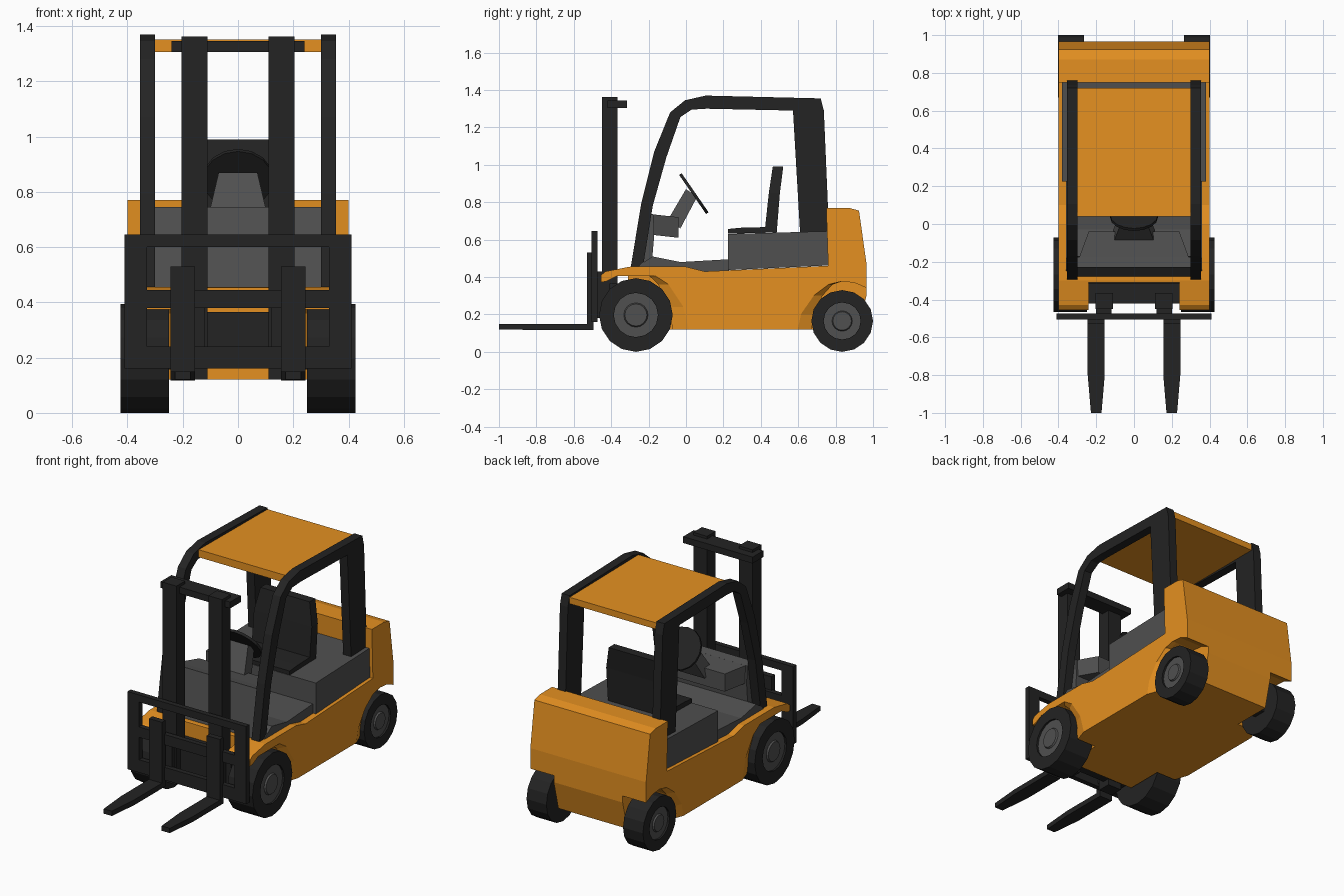
import bpy, bmesh, math
from mathutils import Vector

if "Cube" in bpy.data.objects:
    bpy.data.objects.remove(bpy.data.objects["Cube"])


def material(name, color):
    m = bpy.data.materials.new(name)
    m.diffuse_color = (*color, 1)
    m.use_nodes = True
    m.node_tree.nodes["Principled BSDF"].inputs["Base Color"].default_value = m.diffuse_color
    return m


ORANGE = material("orange_paint", (0.78, 0.28, 0.015))
BLACK = material("black_rubber", (0.017, 0.017, 0.017))
GREY = material("dark_grey", (0.08, 0.08, 0.08))


def loft(name, rings, mat=None, mirror=False):
    """Skin closed rings of 3D points and cap both ends."""
    bm = bmesh.new()
    rows = [[bm.verts.new(p) for p in r] for r in rings]
    n = len(rows[0])
    for a, b in zip(rows, rows[1:]):
        for i in range(n):
            j = (i + 1) % n
            bm.faces.new((a[i], a[j], b[j], b[i]))
    bm.faces.new(rows[0])
    bm.faces.new(rows[-1])
    bmesh.ops.recalc_face_normals(bm, faces=bm.faces)
    me = bpy.data.meshes.new(name)
    bm.to_mesh(me)
    bm.free()
    ob = bpy.data.objects.new(name, me)
    bpy.context.collection.objects.link(ob)
    if mat:
        me.materials.append(mat)
    if mirror:
        ob.modifiers.new("mirror", 'MIRROR').use_mirror_merge = False
    return ob


def prism(name, profile, x0, x1, mat=None, mirror=False):
    return loft(name, [[(x, y, z) for y, z in profile] for x in (x0, x1)], mat, mirror)


def box(name, x0, x1, y0, y1, z0, z1, mat=None, mirror=False):
    return prism(name, [(y0, z0), (y1, z0), (y1, z1), (y0, z1)], x0, x1, mat, mirror)


def lathe(name, cy, cz, steps, mat, n=16):
    """Round part about an x-parallel axis, on both sides of the truck."""
    ang = [2 * math.pi * i / n for i in range(n)]
    loft(name, [[(x, cy + r * math.sin(a), cz - r * math.cos(a)) for a in ang]
                for x, r in steps], mat, True)


def cut(target, cutter):
    cutter.hide_render = True
    cutter.display_type = 'WIRE'
    m = target.modifiers.new("cut", 'BOOLEAN')
    m.operation, m.solver, m.object = 'DIFFERENCE', 'EXACT', cutter


# body with counterweight
body = prism("body", [(-.455, .12), (-.455, .41), (-.43, .43), (-.30, .455), (0, .455), (.1, .43),
                      (.76, .46), (.75, .77), (.87, .77), (.925, .755), (.965, .47),
                      (.965, .3), (.92, .12)], -.4, .4, ORANGE)

# wheel arches, with a shallow chamfer on the outside of the body
front_arch = [(-.6, 0), (-.6, .37), (-.43, .375), (-.37, .405), (-.16, .405), (-.09, .36),
              (-.01, .24), (.025, .11), (.025, 0)]
rear_arch = [(1.1, 0), (1.1, .3), (.98, .335), (.9, .37), (.83, .376), (.76, .36),
             (.68, .30), (.61, .20), (.59, .11), (.59, 0)]
for name, arch, cy, s in (("front_arch_cutter", front_arch, -.27, 1),
                          ("rear_arch_cutter", rear_arch, .835, -1)):
    inner = [(cy + (y - cy) * (.68 if (y - cy) * s > 0 else 1), z) for y, z in arch]
    rings = [[(x, y, z) for y, z in p] for x, p in ((.238, inner), (.372, inner), (.402, arch))]
    cut(body, loft(name, rings, mirror=True))
cut(body, box("mast_recess_cutter", -.24, .24, -.6, -.31, 0, .6))

# wheels: centre y, radius, inner x, outer x
for name, cy, r, x0, x1 in (("front", -.268, .197, .25, .425), ("rear", .835, .165, .265, .402)):
    h = r * .6
    lathe(name + "_tyre", cy, r, [(x0, r), (x1, r), (x1, h), (x1 - .02, h)], BLACK)
    lathe(name + "_hub", cy, r, [(x1 - .04, h), (x1 - .012, h), (x1 - .012, r * .33),
                                 (x1 - .002, r * .3)], GREY)
    box(name + "_axle", -x0 - .02, x0 + .02, cy - .04, cy + .04, r - .04, r + .04, BLACK)

# cabin floor, seat base and dashboard
prism("floor", [(-.26, .44), (-.24, .47), (-.18, .51), (-.03, .48), (.23, .495), (.23, .425),
                (.1, .42), (0, .44)], -.36, .36, GREY)
prism("seat_base", [(.225, .437), (.225, .63), (.757, .645), (.764, .462)], -.38, .38, GREY)
prism("cowl", [(-.28, .45), (-.23, .745), (-.174, .735), (-.17, .62), (-.185, .45)], -.3, .3, GREY)
loft("dashboard", [[(-w, y, z0), (w, y, z0), (w, y, z1), (-w, y, z1)]
                   for y, w, z0, z1 in ((-.176, .29, .625, .735), (-.04, .24, .61, .72))], GREY)

# steering column and wheel
loft("steering_column", [[(-w, y0, z0), (w, y0, z0), (w, y1, z1), (-w, y1, z1)]
                         for w, y0, z0, y1, z1 in ((.11, -.1, .70, -.03, .66),
                                                   (.07, .0, .87, .06, .83))], GREY)
axis, across, centre = Vector((0, .823, .568)), Vector((0, -.568, .823)), Vector((0, .042, .846))
loft("steering_wheel", [[centre + axis * t + .127 * (Vector((math.cos(a), 0, 0)) + across * math.sin(a))
                         for a in (2 * math.pi * i / 16 for i in range(16))]
                        for t in (-.008, .008)], BLACK)

# seat
prism("seat_cushion", [(.225, .632), (.225, .657), (.3, .664), (.48, .668), (.48, .638)],
      -.2, .2, BLACK)
loft("seat_back", [[(-w, y0, z), (w, y0, z), (w, y1, z), (-w, y1, z)]
                   for w, y0, y1, z in ((.2, .42, .485, .637), (.2, .443, .502, .85),
                                        (.17, .464, .52, .99))], BLACK)

# overhead guard
prism("guard_frame", [(-.295, .455), (-.24, .79), (-.17, 1.07), (-.085, 1.28), (-.005, 1.345),
                      (.105, 1.37), (.72, 1.355), (.737, 1.29), (.765, .635), (.61, .635),
                      (.572, 1.29), (.11, 1.30), (.03, 1.295), (-.03, 1.255), (-.105, 1.04),
                      (-.178, .78), (-.23, .455)], .3, .355, BLACK, True)
prism("roof_panel", [(.04, 1.305), (.04, 1.352), (.72, 1.345), (.72, 1.305)], -.3, .3, ORANGE)

# mast
box("mast_rail", .11, .205, -.45, -.365, .12, 1.362, BLACK, True)
box("mast_top_bar", -.24, .24, -.42, -.315, 1.305, 1.345, BLACK)
box("mast_base", -.24, .24, -.41, -.305, .16, .365, BLACK)

# carriage
box("carriage_post", .33, .41, -.505, -.473, .16, .645, BLACK, True)
for name, z0, z1 in (("top", .6, .645), ("middle", .38, .445), ("lower", .16, .24)):
    box("carriage_%s_bar" % name, -.335, .335, -.505, -.473, z0, z1, BLACK)
box("carriage_bracket", .12, .2, -.48, -.44, .18, .43, BLACK, True)

# forks
box("fork_shank", .155, .245, -.53, -.495, .117, .53, BLACK, True)
loft("fork_tine", [[(.2 - w, y, z0), (.2 + w, y, z0), (.2 + w, y, .15), (.2 - w, y, .15)]
                   for y, w, z0 in ((-.5, .045, .117), (-.8, .045, .117), (-1, .028, .12))],
     BLACK, True)
